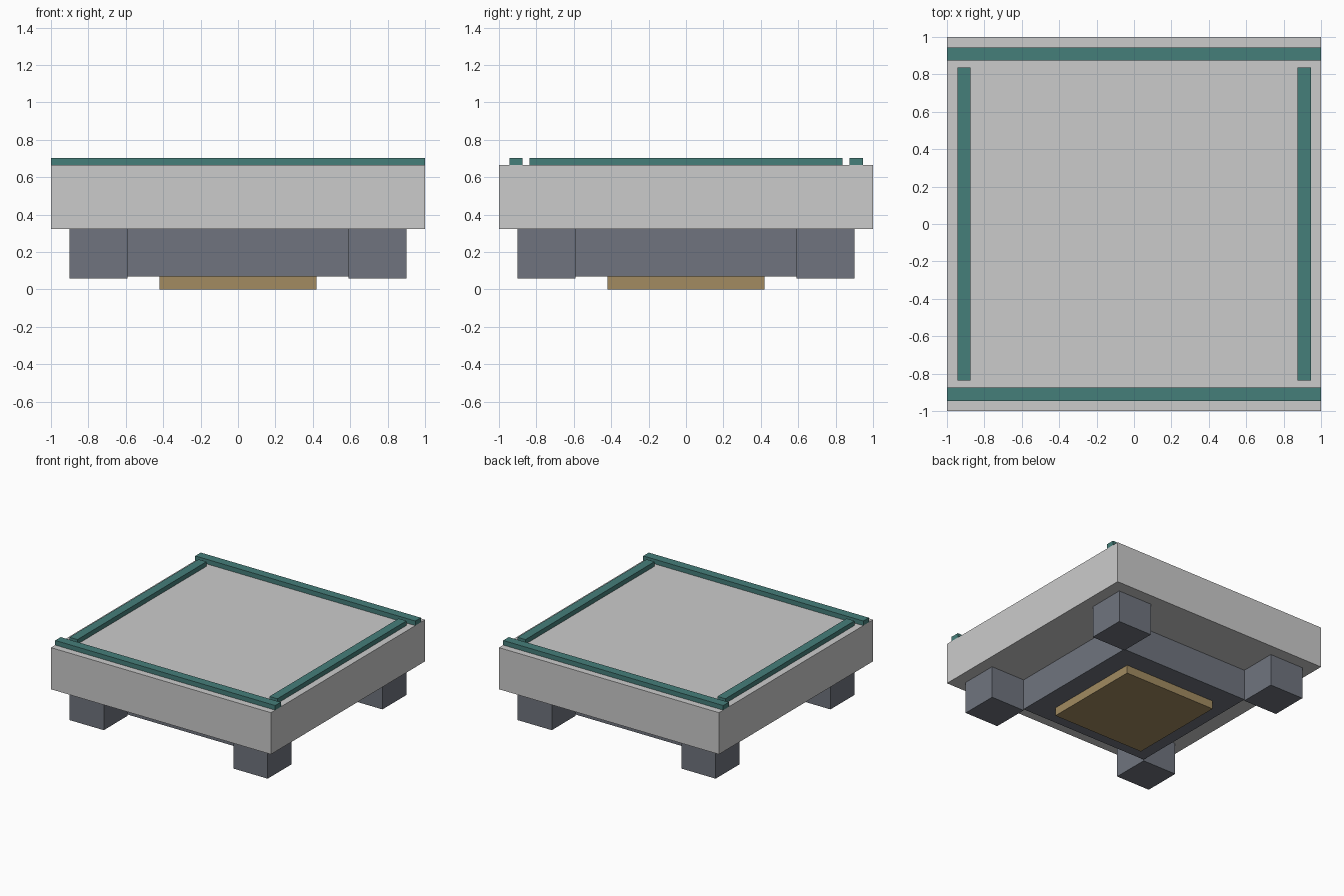
import bpy

if "Cube" in bpy.data.objects:
    bpy.data.objects.remove(bpy.data.objects["Cube"])


def material(name, rgb):
    m = bpy.data.materials.new(name)
    m.diffuse_color = (*rgb, 1)
    m.use_nodes = True
    m.node_tree.nodes["Principled BSDF"].inputs["Base Color"].default_value = m.diffuse_color
    return m


def box(name, x, y, z, mat=None):
    """Box spanning the given (min, max) ranges."""
    spans = (x, y, z)
    bpy.ops.mesh.primitive_cube_add(size=1, location=[(a + b) / 2 for a, b in spans])
    ob = bpy.context.object
    ob.name = name
    ob.scale = [b - a for a, b in spans]
    bpy.ops.object.transform_apply(location=False, rotation=False, scale=True)
    if mat:
        ob.data.materials.append(mat)
    return ob


def span(s, a, b):
    """Range a..b mirrored to the side given by s."""
    return tuple(sorted((s * a, s * b)))


teal = material("teal_trim", (0.06, 0.21, 0.195))
dark = material("dark_metal", (0.16, 0.175, 0.21))
tan = material("tan_pad", (0.36, 0.26, 0.12))

# Main slab
box("slab", (-1, 1), (-1, 1), (0.323, 0.665))

# Underside core and bottom pad
box("core_block", (-0.59, 0.59), (-0.59, 0.59), (0.068, 0.323), dark)
box("bottom_pad", (-0.42, 0.42), (-0.42, 0.42), (0, 0.068), tan)

# Corner feet
for sx, nx in ((-1, "left"), (1, "right")):
    for sy, ny in ((-1, "front"), (1, "back")):
        box(f"{ny}_{nx}_foot", span(sx, 0.59, 0.90), span(sy, 0.59, 0.90),
            (0.058, 0.323), dark)

# Trim rails on the top: long ones front and back, shorter ones at the sides
for s, n in ((-1, "front"), (1, "back")):
    box(f"{n}_rail", (-1, 1), span(s, 0.873, 0.945), (0.665, 0.703), teal)
for s, n in ((-1, "left"), (1, "right")):
    box(f"{n}_rail", span(s, 0.873, 0.945), (-0.838, 0.838), (0.665, 0.703), teal)
